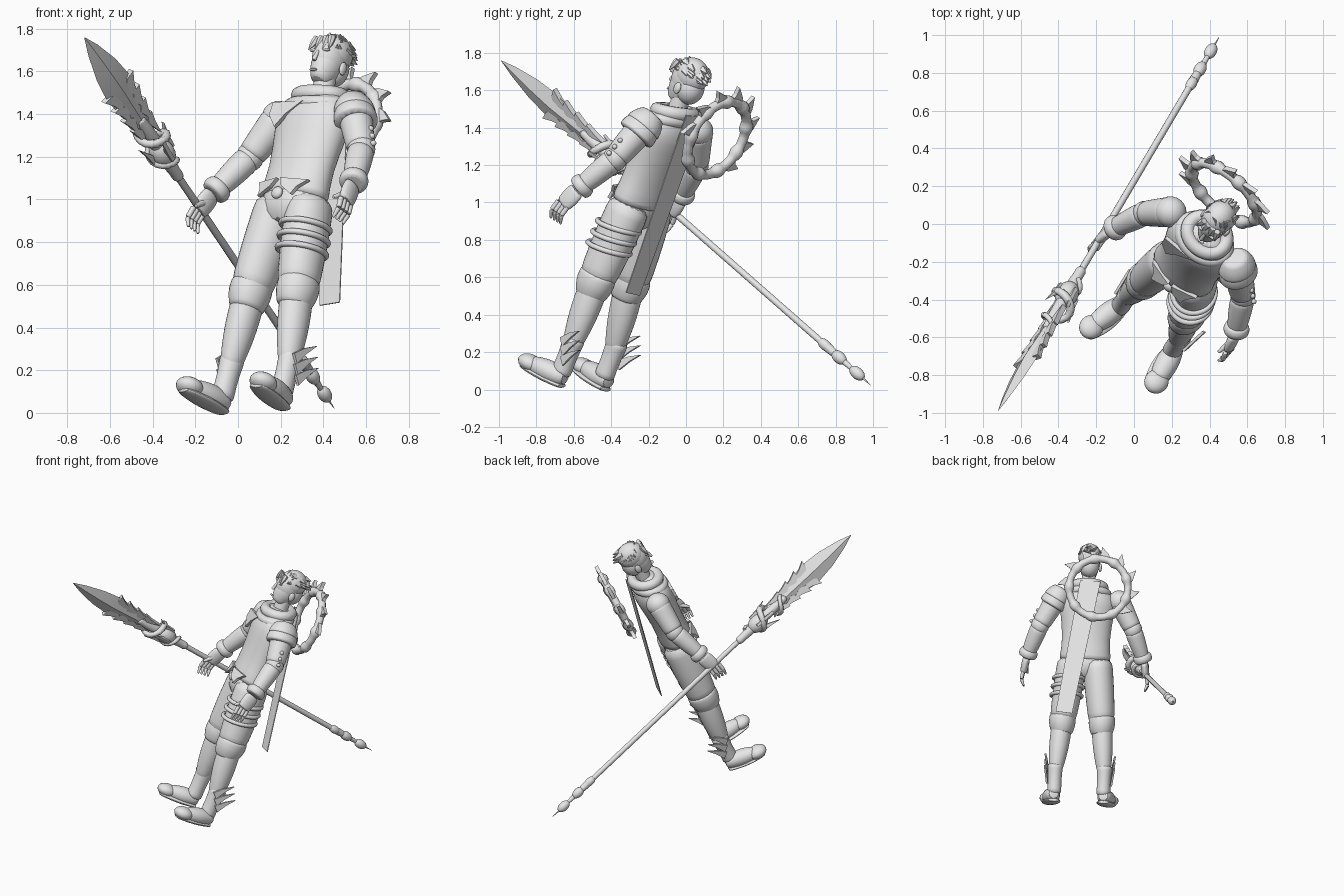
import bpy, bmesh, random
from math import sin, cos, pi, radians
from mathutils import Vector, Matrix, Euler

random.seed(4)
if "Cube" in bpy.data.objects:
    bpy.data.objects.remove(bpy.data.objects["Cube"])

grey = bpy.data.materials.new("plain_grey")
grey.use_nodes = True
grey.diffuse_color = (.8, .8, .8, 1)
grey.node_tree.nodes["Principled BSDF"].inputs["Base Color"].default_value = grey.diffuse_color


def vec(x, y, z):
    return Vector((x, y, z))


def frame(origin, side, up):
    """Right-handed frame from an origin, a side axis and an up axis."""
    side, up = side.normalized(), up.normalized()
    back = up.cross(side).normalized()
    matrix = Matrix((side, back, side.cross(back))).transposed().to_4x4()
    matrix.translation = origin
    return matrix


# The figure leans back and is turned; the spear has its own frame at its tip
TIP, BUTT = vec(-.72, -.99, 1.76), vec(.45, .99, .02)
BODY = frame(vec(.01, -.62, .05), vec(.765, -.64, .05), vec(.235, .355, .9))
SPEAR = frame(TIP, vec(.625, .275, .734), TIP - BUTT)
LENGTH = (TIP - BUTT).length


def finish(name, bm, matrix, both=False, smooth=True, angle=50):
    bmesh.ops.recalc_face_normals(bm, faces=bm.faces)
    mesh = bpy.data.meshes.new(name)
    bm.to_mesh(mesh)
    bm.free()
    mesh.materials.append(grey)
    part = bpy.data.objects.new(name, mesh)
    part.matrix_world = matrix
    bpy.context.collection.objects.link(part)
    if both:
        part.modifiers.new("other_side", "MIRROR").use_mirror_merge = False
    if smooth:
        part.modifiers.new("rounding", "SUBSURF").levels = 1
        part.modifiers["rounding"].render_levels = 1
    bpy.ops.object.select_all(action="DESELECT")
    part.select_set(True)
    bpy.context.view_layer.objects.active = part
    bpy.ops.object.shade_smooth_by_angle(angle=radians(angle))


def tube(name, sections, flat=1, matrix=BODY, sides=16, **style):
    """Loft through (centre, radius) sections; flat is the second radius as a ratio."""
    bm, rings = bmesh.new(), []
    centres = [centre for centre, radius in sections]
    for i, (centre, radius) in enumerate(sections):
        ahead = (centres[min(i + 1, len(centres) - 1)] - centres[max(i - 1, 0)]).normalized()
        side = (vec(1, 0, 0) - ahead * ahead.x).normalized()
        other = ahead.cross(side) * flat
        turns = [2 * pi * k / sides for k in range(sides)]
        rings.append([bm.verts.new(centre + radius * (side * cos(t) + other * sin(t))) for t in turns])
    for low, high in zip(rings, rings[1:]):
        for k in range(sides):
            bm.faces.new((low[k - 1], low[k], high[k], high[k - 1]))
    bm.faces.new(rings[0])
    bm.faces.new(rings[-1])
    finish(name, bm, matrix, **style)


def limb(name, start, end, thick, thin, bulge=0, steps=6, **style):
    """Tapering part between two points, swollen in the middle."""
    stops = [i / steps for i in range(steps + 1)]
    tube(name, [(start.lerp(end, t), thick + (thin - thick) * t + bulge * sin(pi * t)) for t in stops], **style)


def column(name, profile, **style):
    """Upright part from (height, radius) pairs."""
    tube(name, [(vec(0, 0, z), r) for z, r in profile], **style)


def blob(name, centre, size, matrix=BODY, both=False):
    bm = bmesh.new()
    bmesh.ops.create_uvsphere(bm, u_segments=20, v_segments=12, radius=1)
    bm.transform(Matrix.Translation(centre) @ Matrix.Diagonal(size).to_4x4())
    finish(name, bm, matrix, both, smooth=False)


def plate(name, outline, depth, matrix=BODY, both=False):
    """Flat outline given thickness along a vector."""
    bm = bmesh.new()
    face = bm.faces.new([bm.verts.new(p) for p in outline])
    made = bmesh.ops.extrude_face_region(bm, geom=[face])["geom"]
    bmesh.ops.translate(bm, vec=depth, verts=[v for v in made if isinstance(v, bmesh.types.BMVert)])
    finish(name, bm, matrix, both, smooth=False, angle=20)


def fang(name, root, spread, reach, depth, **style):
    """Swept pointed blade growing from a root."""
    outline = [root - spread, root + reach * .5 - spread * .8, root + reach, root + reach * .5 + spread * .3, root + spread]
    plate(name, [p - depth / 2 for p in outline], depth, **style)


def hoop(name, centre, wide, deep, radius, tilt, lumps=0, around=72, sides=10):
    """Elliptical ring, optionally with evenly spaced swellings."""
    bm, grid = bmesh.new(), []
    for i in range(around):
        a = 2 * pi * i / around
        r = radius * (1 + .4 * max(0, cos(lumps * a))) if lumps else radius
        turns = [2 * pi * j / sides for j in range(sides)]
        grid.append([bm.verts.new((cos(a) * (wide + r * cos(b)), sin(a) * (deep + r * cos(b)), r * sin(b))) for b in turns])
    for i in range(around):
        for j in range(sides):
            bm.faces.new((grid[i - 1][j - 1], grid[i][j - 1], grid[i][j], grid[i - 1][j]))
    finish(name, bm, BODY @ Matrix.Translation(centre) @ Euler((tilt, 0, 0)).to_matrix().to_4x4(), smooth=False)


# Joints of the left side
SHOULDER, ELBOW = vec(.23, .01, 1.49), vec(.34, 0, 1.29)
WRIST, KNUCKLE = vec(.43, -.09, 1.06), vec(.45, -.13, .95)
HIP, KNEE, ANKLE = vec(.1, .015, 1), vec(.145, .03, .58), vec(.18, .065, .2)
HEEL, TOE = vec(.18, .115, .05), vec(.225, -.12, .035)

# Torso, hips and jacket tails
column("jacket", [(1.04, .19), (1.06, .19), (1.2, .17), (1.4, .2), (1.48, .21), (1.55, .17), (1.62, .09)], flat=.65, sides=24)
column("hips", [(1.12, .16), (1, .18), (.9, .12)], flat=.7)
fang("jacket_tail", vec(.08, -.11, 1.1), vec(.07, .02, 0), vec(.02, -.02, -.09), vec(0, .02, 0), both=True)
blob("buckle", vec(0, -.12, 1.03), (.03, .02, .03))

# Draped scarf and chest flap
hoop("scarf", vec(0, 0, 1.585), .11, .09, .038, .25)
hoop("scarf_fold", vec(0, -.005, 1.535), .14, .1, .033, .3)
fang("chest_flap", vec(-.07, -.125, 1.5), vec(.09, 0, 0), vec(-.04, -.005, -.13), vec(0, .02, 0))

# Head, face and hair
CROWN = vec(0, .015, 1.81)
limb("neck", vec(0, .01, 1.55), vec(0, 0, 1.7), .055, .05)
blob("skull", vec(0, 0, 1.78), (.078, .1, .11))
limb("jaw", vec(0, -.04, 1.64), vec(0, 0, 1.77), .038, .075, bulge=.01, flat=1.2)
limb("nose", vec(0, -.095, 1.78), vec(0, -.11, 1.72), .008, .013, sides=8)
blob("mouth", vec(0, -.095, 1.68), (.022, .01, .006))
blob("brows", vec(.035, -.085, 1.785), (.026, .012, .008), both=True)
blob("ears", vec(.08, .015, 1.73), (.012, .022, .032), both=True)
blob("hair", CROWN, (.084, .1, .095))
blob("hair_nape", vec(0, .04, 1.74), (.074, .072, .085))
for i in range(40):
    turn, lift = random.uniform(0, 2 * pi), random.uniform(0, 1)
    out = vec(cos(turn) * .07, sin(turn) * .088, lift * .09) * (1 - .3 * lift)
    limb("hair_lock", CROWN + out, CROWN + out * 1.15 + vec(.01, .04, -.01), .024, .001, sides=5, smooth=False)
for i in range(4):
    root = vec((i - 1.5) * .03, -.075, 1.855)
    limb("fringe_lock", root, root + vec(root.x * .4, -.02, -.07), .018, .001, bulge=.005, sides=6, smooth=False)

# Arms, sleeves and cuffs
blob("shoulders", SHOULDER, (.084, .084, .08), both=True)
limb("upper_arms", SHOULDER, ELBOW, .084, .068, both=True)
blob("elbows", ELBOW, (.066, .066, .07), both=True)
limb("forearms", ELBOW, WRIST, .066, .045, bulge=.006, both=True)
limb("cuffs", WRIST.lerp(ELBOW, .25), WRIST, .058, .06, bulge=.012, both=True)

# Hands
limb("palms", WRIST, KNUCKLE, .026, .024, bulge=.004, flat=1.9, both=True)
for i in range(4):
    root = KNUCKLE + vec(0, (i - 1.5) * .025, .01)
    knot = root + vec(.012, -.01, -.06)
    limb("finger_bases", root, knot, .015, .014, sides=8, both=True)
    limb("finger_tips", knot, knot + vec(-.02, 0, -.05), .014, .007, sides=8, both=True)
limb("thumbs", WRIST.lerp(KNUCKLE, .4), KNUCKLE + vec(-.03, -.06, 0), .022, .01, sides=8, both=True)

# Layered guard and studs on the left shoulder
for i in range(2):
    top = SHOULDER.lerp(ELBOW, .25 * i - .4)
    limb("shoulder_guard", top, top + (ELBOW - SHOULDER) * .45, .06 + .02 * i, .1, bulge=.01, flat=1.1)
for i in range(3):
    blob("sleeve_stud", SHOULDER.lerp(ELBOW, .6 + .2 * i) + vec(.065, 0, .03), (.014, .014, .014))

# Trousers with gathered knees and thigh straps
limb("thighs", HIP + vec(-.01, 0, .06), KNEE, .11, .095, bulge=.006, flat=1.1, both=True)
limb("knee_gathers", KNEE + vec(0, 0, .07), KNEE - vec(0, 0, .09), .094, .072, bulge=.015, flat=1.1, both=True)
limb("shins", KNEE, ANKLE, .076, .045, bulge=.012, flat=1.1, both=True)
for i in range(3):
    hoop("thigh_strap", HIP.lerp(KNEE, .22 + .15 * i) - vec(0, .008, 0), .112, .12, .014, .12)

# Boots with swept wings
limb("boot_shafts", ANKLE + vec(0, 0, .08), ANKLE - vec(0, 0, .15), .06, .054, bulge=-.006, flat=1.1, both=True)
limb("boot_feet", HEEL, TOE, .042, .042, bulge=.022, flat=.95, both=True)
blob("boot_toes", TOE, (.064, .07, .045), both=True)
limb("boot_soles", HEEL - vec(0, 0, .045), TOE - vec(0, .05, .035), .045, .04, bulge=.025, flat=.3, both=True)
for i in range(3):
    root = ANKLE + vec(.055, .02 - .025 * i, .045 * i - .06)
    fang("boot_wings", root, vec(0, .018, -.018), vec(.02, .1, .11), vec(.014, 0, 0), both=True)

# Long hanging strip behind the back
plate("back_strip", [vec(-.09, .12, 1.62), vec(.06, .12, 1.62), vec(.19, .28, .64), vec(.07, .28, .63)], vec(0, .006, 0))

# Bladed ring floating behind the shoulders
CENTRE, REACH = vec(-.08, .265, 1.56), .215
hoop("back_ring", CENTRE, REACH, REACH, .027, pi / 2, lumps=9)
for i in range(8):
    a = radians(10 + 30 * i)
    outward, tangent = vec(cos(a), 0, sin(a)), vec(sin(a), 0, -cos(a))
    fang("ring_blade", CENTRE + outward * REACH, tangent * .05, outward * .085 + tangent * .04, vec(0, .025, 0))

# Spear blade with swept barbs
column("spear_blade", [(0, .001), (-.1, .035), (-.25, .07), (-.4, .085), (-.6, .055), (-.75, .035)],
       flat=.35, matrix=SPEAR, sides=4, smooth=False, angle=15)
for i in range(4):
    fang("blade_barbs", vec(.035, 0, -.47 - .09 * i), vec(.015, 0, -.05), vec(.07 - .012 * i, 0, .09),
         vec(0, .03, 0), matrix=SPEAR, both=True)

# Spear socket with a coil and thorns
column("spear_socket", [(-.6, .03), (-.8, .035), (-1, .035), (-1.05, .026), (-1.08, .032), (-1.1, .018)], matrix=SPEAR)
blob("socket_ball", vec(0, 0, -.9), (.06, .06, .08), matrix=SPEAR)
coil = []
for i in range(33):
    turn, swell = i * .4, sin(pi * i / 32)
    radius = .035 + .03 * swell
    coil.append((vec(radius * cos(turn), radius * sin(turn), -.65 - .011 * i), .012 + .01 * swell))
tube("socket_coil", coil, matrix=SPEAR, sides=8, smooth=False)
for i in range(4):
    turn = i * pi / 2
    outward, across = vec(cos(turn), sin(turn), 0), vec(-sin(turn), cos(turn), 0)
    fang("socket_thorn", outward * .05 - vec(0, 0, .92), outward * .02, outward * .04 + vec(0, 0, .15),
         across * .02, matrix=SPEAR)

# Spear shaft and turned butt
limb("spear_shaft", vec(0, 0, -1), vec(0, 0, -2.6), .018, .018, matrix=SPEAR, sides=12, smooth=False)
for back, radius in ((.36, .028), (.25, .032), (.11, .032)):
    blob("butt_knob", vec(0, 0, back - LENGTH), (radius, radius, .05), matrix=SPEAR)
limb("butt_spike", vec(0, 0, -2.55), vec(0, 0, -LENGTH), .026, .001, matrix=SPEAR, sides=12, smooth=False)
